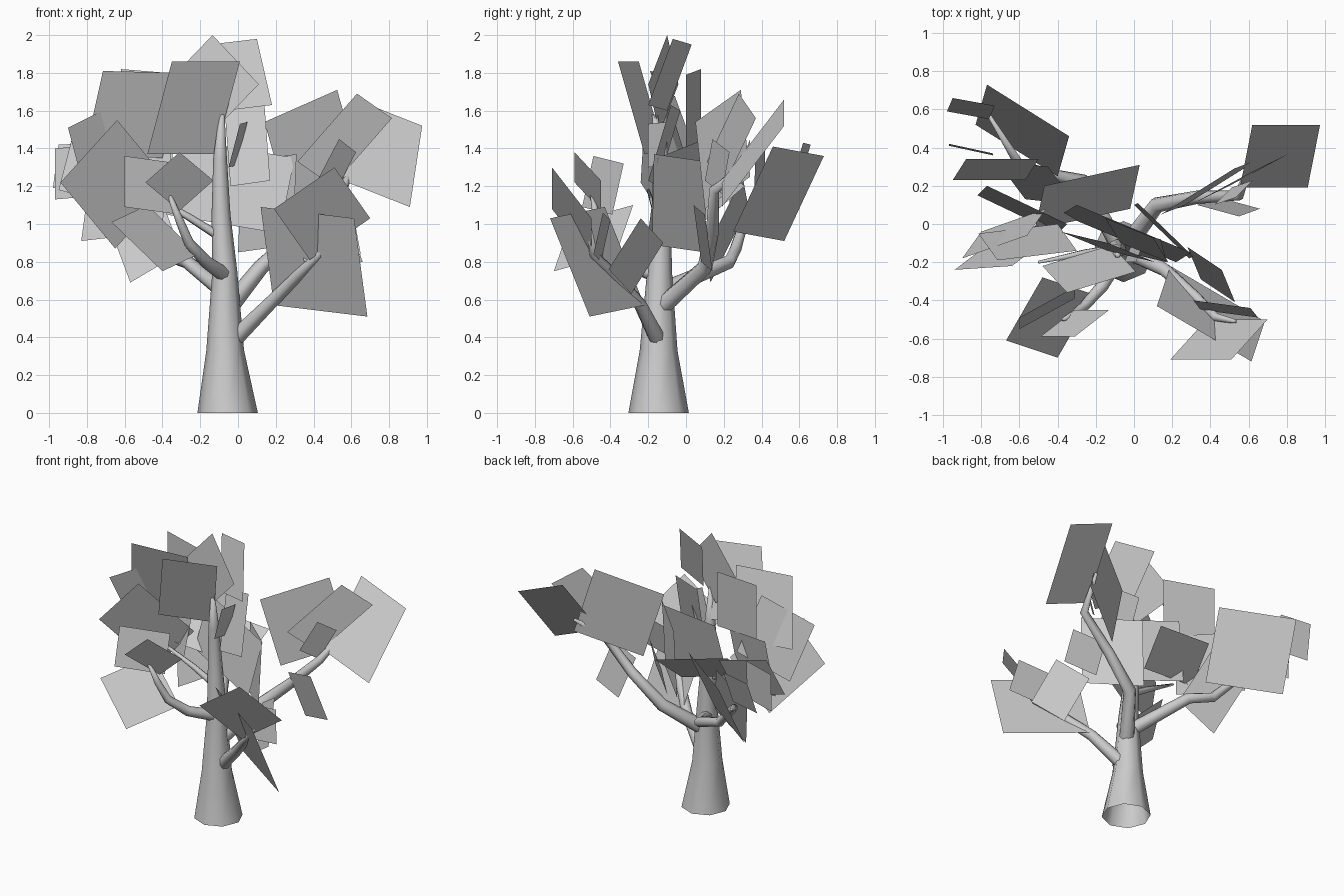
import bpy, bmesh, math
from mathutils import Vector

grey = bpy.data.materials.new("plain grey")
grey.diffuse_color = (0.6, 0.6, 0.6, 1)


def make(name, bm, smooth):
    me = bpy.data.meshes.new(name)
    bm.normal_update()
    bm.to_mesh(me)
    bm.free()
    me.materials.append(grey)
    for p in me.polygons:
        p.use_smooth = smooth
    ob = bpy.data.objects.new(name, me)
    bpy.context.collection.objects.link(ob)
    return ob


def tube(name, path, sides=8, flat_start=False):
    """Tapered limb through (x, y, z, radius) points."""
    bm = bmesh.new()
    pts = [Vector(p[:3]) for p in path]
    rings = []
    for i, p in enumerate(path):
        d = pts[min(i + 1, len(pts) - 1)] - pts[max(i - 1, 0)]
        d.normalize()
        if flat_start and i == 0:
            d = Vector((0, 0, 1))
        u = Vector((0, 1, 0)).cross(d).normalized()
        v = d.cross(u)
        rings.append([bm.verts.new(pts[i] + p[3] * (
            u * math.cos(2 * math.pi * k / sides) + v * math.sin(2 * math.pi * k / sides)))
            for k in range(sides)])
    for a, b in zip(rings, rings[1:]):
        for k in range(sides):
            j = (k + 1) % sides
            bm.faces.new((a[k], a[j], b[j], b[k]))
    bm.faces.new(rings[-1])
    return make(name, bm, True)


def cards(name, corners):
    """Flat leaf cards, each from three neighbouring corners of a parallelogram."""
    bm = bmesh.new()
    for c in corners:
        a, b, d = (Vector(p) for p in c)
        bm.faces.new([bm.verts.new(p) for p in (a, b, d, a + d - b)])
    return make(name, bm, False)


# Trunk, open at the base
tube("trunk", [(-.055, -.145, 0, .16), (-.068, -.145, .33, .1), (-.07, -.14, .75, .066),
               (-.09, -.13, 1.05, .05), (-.095, -.14, 1.35, .036), (-.085, -.165, 1.58, .014)],
     8, True)

# Branches
tube("branch_front_right", [(-.02, -.15, .39, .045), (.16, -.24, .57, .036),
                            (.32, -.38, .73, .03), (.43, -.49, .84, .024), (.53, -.51, .98, .01)])
tube("branch_back_right", [(-.04, -.12, .57, .05), (.12, .1, .77, .042), (.33, .14, .96, .035),
                           (.55, .15, 1.18, .028), (.63, .37, 1.35, .01)])
tube("branch_back_left", [(-.08, -.12, .65, .045), (-.27, .23, .8, .036), (-.45, .26, .86, .032),
                          (-.6, .31, 1.02, .026), (-.76, .57, 1.15, .01)])
tube("branch_front_left", [(-.07, -.16, .73, .04), (-.17, -.33, .8, .034),
                           (-.26, -.43, .9, .027), (-.31, -.47, 1.02, .022), (-.37, -.5, 1.17, .01)])
tube("twig_left", [(-.09, -.13, .93, .025), (-.25, -.15, 1.03, .02), (-.5, -.2, 1.18, .008)], 6)

# Leaf cards of each branch
cards("leaves_front_right", [
    ((.615, -.72, 1.03), (.685, -.51, .51), (.19, -.22, .57)),
    ((.51, -.71, 1.3), (.70, -.5, 1.03), (.38, -.5, .81)),
    ((.28, -.12, .9), (.46, -.24, 1.03), (.53, -.41, .76)),
    ((.31, -.4, 1.02), (.61, -.44, 1.06), (.65, -.49, .84)),
])
cards("leaves_front_left", [
    ((-.31, -.59, 1.38), (-.13, -.45, 1.23), (-.31, -.45, 1.07)),
    ((-.48, -.28, 1.1), (-.67, -.61, 1.01), (-.4, -.7, .75)),
    ((-.6, -.49, 1.36), (-.6, -.55, 1.09), (-.31, -.39, 1.05)),
])
cards("leaves_back_right", [
    ((.62, .52, 1.66), (.975, .52, 1.52), (.91, .19, 1.09)),
    ((.63, .28, 1.69), (.815, .37, 1.56), (.5, .2, 1.2)),
    ((.525, .29, 1.71), (.14, .05, 1.54), (.27, .1, 1.08)),
    ((.535, .14, 1.45), (.625, .23, 1.38), (.51, .19, 1.16)),
    ((0, .1, .85), (.29, -.18, .89), (.31, -.17, 1.37)),
    ((.33, .1, 1.05), (.55, .04, 1.1), (.66, .08, .8)),
])
cards("leaves_back_left", [
    ((-.77, .73, 1.36), (-.83, .52, .91), (-.4, .25, .96)),
    ((-.95, .66, 1.42), (-.73, .62, 1.43), (-.76, .55, 1.2)),
    ((-.95, .23, 1.18), (-.88, .34, 1.45), (-.5, .34, 1.35)),
    ((-.57, .13, .69), (-.3, .1, .85), (-.45, .3, 1.25)),
    ((-.77, .2, 1.5), (-.35, 0, 1.4), (-.4, -.05, 1.0)),
    ((-.97, .42, 1.4), (-.74, .37, 1.42), (-.74, .36, 1.15)),
])
cards("leaves_crown", [
    ((-.135, -.1, 2), (.11, -.2, 1.74), (-.14, -.14, 1.48)),
    ((.1, -.07, 1.98), (.18, -.2, 1.63), (-.07, -.1, 1.6)),
    ((-.35, -.36, 1.86), (.01, -.25, 1.86), (-.12, -.11, 1.37)),
    ((-.07, -.03, 1.6), (.14, -.08, 1.63), (.17, -.2, 1.23)),
    ((.01, -.2, 1.53), (.05, -.1, 1.54), (-.01, -.1, 1.31)),
    ((-.3, .1, 1.45), (.3, -.15, 1.35), (.22, -.2, .95)),
    ((-.47, .2, 1.3), (.03, .31, 1.2), (-.02, .08, 1.0)),
])
cards("leaves_left", [
    ((-.715, -.19, 1.81), (-.3, -.14, 1.8), (-.4, 0, 1.35)),
    ((-.62, .08, 1.82), (-.25, 0, 1.79), (-.25, 0, 1.4)),
    ((-.9, -.18, 1.51), (-.56, -.06, 1.68), (-.46, .08, 1.3)),
    ((-.94, -.24, 1.22), (-.64, -.22, 1.55), (-.35, 0, 1.2)),
])
